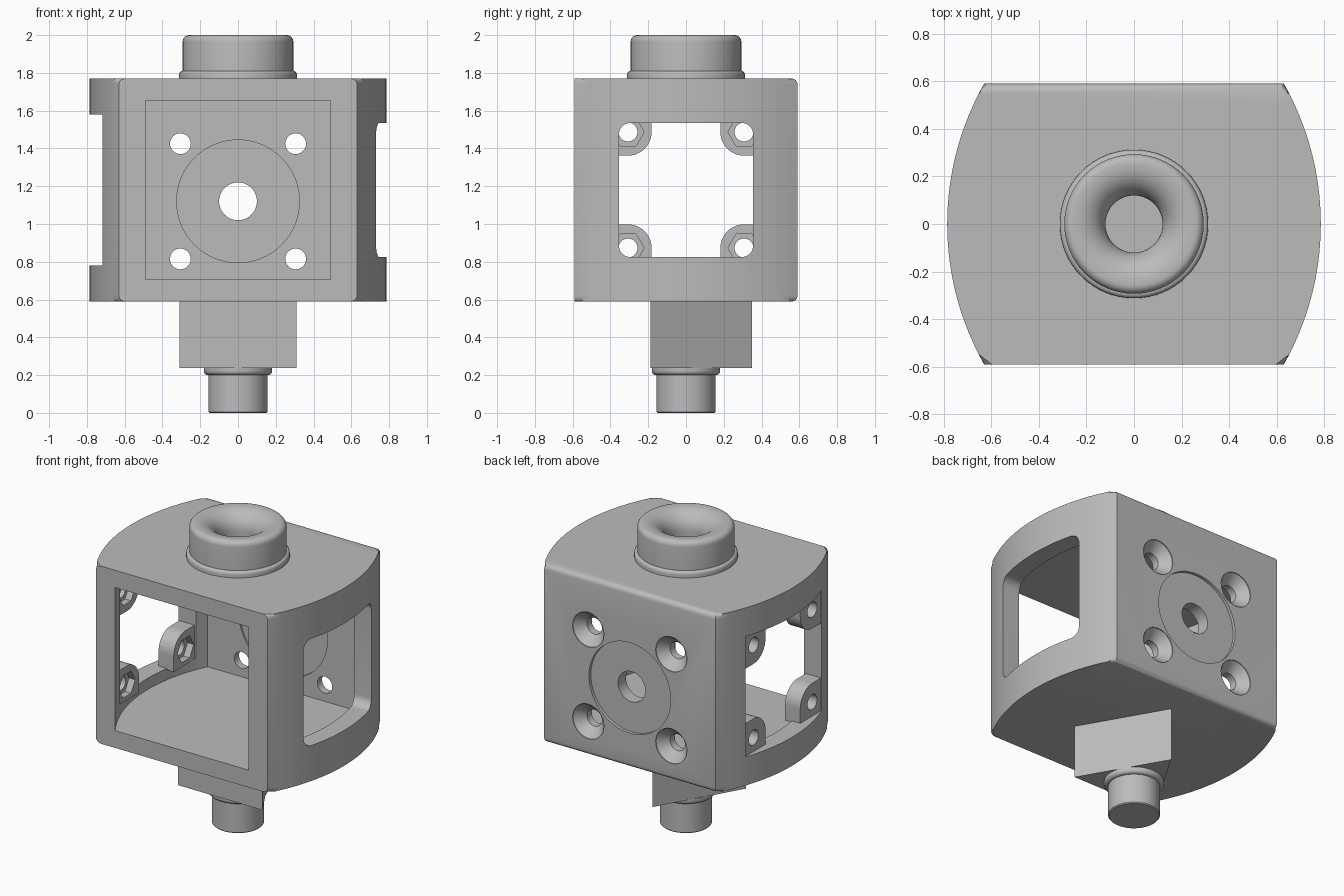
import bpy, bmesh
from math import sin, cos, pi, sqrt, radians
from mathutils import Matrix

cube = bpy.data.objects.get("Cube")
if cube:
    bpy.data.objects.remove(cube, do_unlink=True)

grey = bpy.data.materials.new("plain grey")
grey.use_nodes = True
grey.diffuse_color = (0.5, 0.5, 0.5, 1)
grey.node_tree.nodes["Principled BSDF"].inputs["Base Color"].default_value = (0.5, 0.5, 0.5, 1)

MID = 1.18          # height of the body's middle
HALF = 0.59         # half height and half depth of the body
CENTRE = 0.415      # offset of the side arcs' centres


def finish(name, bm):
    bmesh.ops.recalc_face_normals(bm, faces=bm.faces)
    mesh = bpy.data.meshes.new(name)
    bm.to_mesh(mesh)
    bm.free()
    mesh.materials.append(grey)
    ob = bpy.data.objects.new(name, mesh)
    bpy.context.collection.objects.link(ob)
    return ob


def prism_bm(pts, axis, lo, hi):
    """Extrude a 2D outline along one axis."""
    place = {"X": lambda p, t: (t, p[0], p[1]),
             "Y": lambda p, t: (p[0], t, p[1]),
             "Z": lambda p, t: (p[0], p[1], t)}[axis]
    bm = bmesh.new()
    ends = [[bm.verts.new(place(p, t)) for p in pts] for t in (lo, hi)]
    for end in ends:
        bm.faces.new(end)
    n = len(pts)
    for i in range(n):
        j = (i + 1) % n
        bm.faces.new((ends[0][i], ends[0][j], ends[1][j], ends[1][i]))
    return bm


def prism(name, pts, axis, lo, hi):
    return finish(name, prism_bm(pts, axis, lo, hi))


def arc(cx, cy, rx, ry, a0, a1, n=8):
    return [(cx + rx * cos(radians(a0 + (a1 - a0) * i / n)),
             cy + ry * sin(radians(a0 + (a1 - a0) * i / n))) for i in range(n + 1)]


def circle(cx, cy, r, n=48):
    return arc(cx, cy, r, r, 0, 360, n)[:-1]


def rect(a0, a1, b0, b1):
    return [(a0, b0), (a1, b0), (a1, b1), (a0, b1)]


def lathe(name, profile, closed=False, matrix=Matrix(), n=64):
    """Revolve a (radius, z) profile around z."""
    bm = bmesh.new()
    verts = [bm.verts.new((r, 0, z)) for r, z in profile]
    edges = [bm.edges.new(p) for p in zip(verts, verts[1:])]
    if closed:
        edges.append(bm.edges.new((verts[-1], verts[0])))
    bmesh.ops.spin(bm, geom=verts + edges, cent=(0, 0, 0), axis=(0, 0, 1),
                   angle=2 * pi, steps=n, use_merge=True)
    bmesh.ops.remove_doubles(bm, verts=bm.verts, dist=1e-5)
    bm.transform(matrix)
    return finish(name, bm)


def cut(target, cutters):
    bpy.context.view_layer.objects.active = target
    for c in cutters:
        c.hide_render = True
        mod = target.modifiers.new("cut", "BOOLEAN")
        mod.operation, mod.solver, mod.object = "DIFFERENCE", "EXACT", c
        bpy.ops.object.modifier_apply(modifier=mod.name)
        bpy.data.objects.remove(c, do_unlink=True)


def smooth(ob, angle=30):
    bpy.ops.object.select_all(action="DESELECT")
    ob.select_set(True)
    bpy.context.view_layer.objects.active = ob
    bpy.ops.object.shade_smooth_by_angle(angle=radians(angle))


def barrel(radius, y0, y1, n=28):
    """Plan outline with two bulging sides."""
    ys = [y0 + (y1 - y0) * i / n for i in range(n + 1)]
    right = [(sqrt(radius ** 2 - y * y) - CENTRE, y) for y in ys]
    return right + [(-x, y) for x, y in reversed(right)]


# Body shell: rounded top and bottom rims except along the front
bm = prism_bm(barrel(1.2, -HALF, HALF), "Z", MID - HALF, MID + HALF)
rims = [e for e in bm.edges
        if abs(e.verts[0].co.z - e.verts[1].co.z) < 1e-4
        and not all(v.co.y < -HALF + 1e-4 for v in e.verts)]
bmesh.ops.bevel(bm, geom=rims, offset=0.03, segments=4, profile=0.5, affect="EDGES")
body = finish("body_shell", bm)

# Cavity, side windows and roof hole
W, R = 0.355, 0.06
rounded = []
for sy, sz, a in ((1, 1, 0), (-1, 1, 90), (-1, -1, 180), (1, -1, 270)):
    rounded += arc(sy * (W - R), MID + sz * (W - R), R, R, a, a + 90)
cutters = [
    prism("cavity", barrel(1.08, -0.65, 0.475), "Z", 0.705, 1.655),
    prism("rounded_window", rounded, "X", 0.4, 1),
    prism("square_window", rect(-0.4, 0.4, MID - 0.4, MID + 0.4), "X", -1, -0.4),
    prism("roof_hole", circle(0, 0, 0.12), "Z", 1.6, 1.9),
]

# Back wall: shallow round recesses, centre hole, countersunk screw holes
HZ = 1.12
cutters += [
    prism("outer_recess", circle(0, HZ, 0.3, 64), "Y", 0.57, 0.7),
    prism("inner_recess", circle(0, HZ, 0.325, 64), "Y", 0.4, 0.487),
    prism("centre_hole", circle(0, HZ, 0.1), "Y", 0.4, 0.7),
]
screw = [(0, -0.2), (0.055, -0.2), (0.055, -0.065), (0.115, -0.005), (0.115, 0.1), (0, 0.1)]
for x in (-0.305, 0.305):
    for z in (-0.305, 0.305):
        m = Matrix.Translation((x, HALF, HZ + z)) @ Matrix.Rotation(-pi / 2, 4, "X")
        cutters.append(lathe("screw_hole", screw, matrix=m, n=32))
cut(body, cutters)
smooth(body)

# Mounting ears in the corners of the square window, with nut pockets
E, ER = 0.307, 0.125
outline = [(0.41, 0.41), (0.41, E - ER)] + arc(E, E, ER, ER, 270, 180, 12) + [(E - ER, 0.41)]
for sy, front in ((-1, "front"), (1, "back")):
    for sz, level in ((-1, "lower"), (1, "upper")):
        pts = [(sy * a, MID + sz * b) for a, b in outline]
        ear = prism(f"{level}_{front}_ear", pts, "X", -0.712, -0.6)
        cut(ear, [
            prism("ear_hole", circle(sy * E, MID + sz * E, 0.05, 24), "X", -0.8, -0.5),
            prism("nut_pocket", circle(sy * E, MID + sz * E, 0.085, 6), "X", -0.645, -0.5),
        ])
        smooth(ear)

# Top collar and funnel-mouthed knob
collar = ([(0.12, 1.7), (0.29, 1.7), (0.29, 1.765), (0.312, 1.765)]
          + arc(0.292, 1.79, 0.02, 0.02, 0, 90, 4) + [(0.12, 1.81)])
smooth(lathe("top_collar", collar, closed=True))
knob = ([(0.12, 1.8), (0.293, 1.8)]
        + arc(0.258, 1.965, 0.035, 0.035, 0, 90, 6)
        + arc(0.245, 1.875, 0.125, 0.125, 90, 180, 12))
smooth(lathe("funnel_knob", knob, closed=True))

# Triangular block below the body, point to the back
prism("triangular_block", [(-0.31, -0.187), (0.31, -0.187), (0, 0.35)], "Z", 0.237, 0.6)

# Bottom stem with rounded flange
stem = ([(0, 0), (0.15, 0), (0.156, 0.006), (0.156, 0.2)]
        + arc(0.158, 0.222, 0.022, 0.022, -90, 0, 5) + [(0.18, 0.24), (0, 0.24)])
smooth(lathe("bottom_stem", stem))
